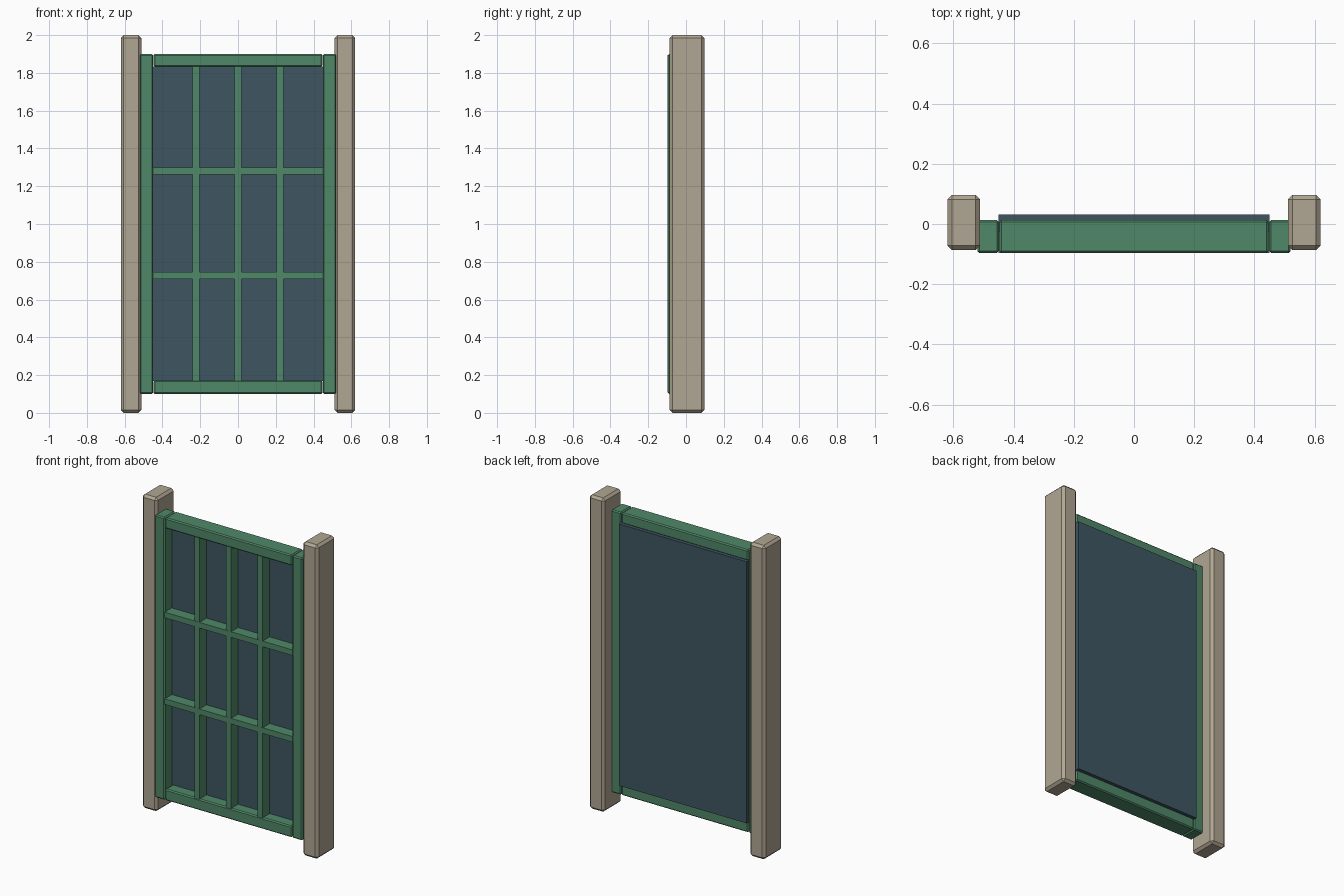
import bpy
import bmesh
from mathutils import Vector

cube = bpy.data.objects.get("Cube")
if cube:
    bpy.data.objects.remove(cube, do_unlink=True)


def linear(c):
    c /= 255
    return c / 12.92 if c <= 0.04045 else ((c + 0.055) / 1.055) ** 2.4


def material(name, r, g, b):
    mat = bpy.data.materials.new(name)
    mat.use_nodes = True
    colour = (linear(r), linear(g), linear(b), 1)
    mat.diffuse_color = colour
    mat.node_tree.nodes["Principled BSDF"].inputs["Base Color"].default_value = colour
    return mat


stone = material("tan stone", 176, 166, 146)
green = material("green paint", 80, 136, 104)
glass = material("dark blue glass", 62, 86, 98)


def box(name, xs, ys, zs, mat, bevel=0):
    """Box spanning the given ranges, with an optional one-step chamfer."""
    lo, hi = Vector((xs[0], ys[0], zs[0])), Vector((xs[1], ys[1], zs[1]))
    bm = bmesh.new()
    bmesh.ops.create_cube(bm, size=1)
    for v in bm.verts:
        v.co = (lo + hi) / 2 + v.co * (hi - lo)
    if bevel:
        bmesh.ops.bevel(bm, geom=bm.edges[:], offset=bevel, segments=1,
                        affect='EDGES', profile=0.5)
    mesh = bpy.data.meshes.new(name)
    bm.to_mesh(mesh)
    bm.free()
    mesh.materials.append(mat)
    obj = bpy.data.objects.new(name, mesh)
    bpy.context.collection.objects.link(obj)
    return obj


post_depth = (-0.087, 0.097)
frame_depth = (-0.097, 0.013)
bar_depth = (-0.095, -0.015)
pane_z = (0.168, 1.835)

# Posts and window stiles on both sides
for side, s in (("right", -1), ("left", 1)):
    box(side + "_post", sorted((s * 0.512, s * 0.62)), post_depth, (0, 2), stone, 0.015)
    box(side + "_stile", sorted((s * 0.449, s * 0.52)), frame_depth, (0.1, 1.9), green, 0.007)

# Top and bottom rails
box("bottom_rail", (-0.447, 0.447), frame_depth, (0.1, 0.172), green, 0.007)
box("top_rail", (-0.447, 0.447), frame_depth, (1.832, 1.9), green, 0.007)

# Glass sheet, slightly proud of the frame at the back
box("glass_pane", (-0.45, 0.45), (-0.025, 0.032), pane_z, glass)

# Glazing bars: three upright, two level
for i in (-1, 0, 1):
    box("upright_bar", (i * 0.223 - 0.018, i * 0.223 + 0.018), bar_depth, pane_z, green)
for z in (0.728, 1.28):
    box("level_bar", (-0.45, 0.45), (bar_depth[0] - 0.001, bar_depth[1]),
        (z - 0.018, z + 0.018), green)
